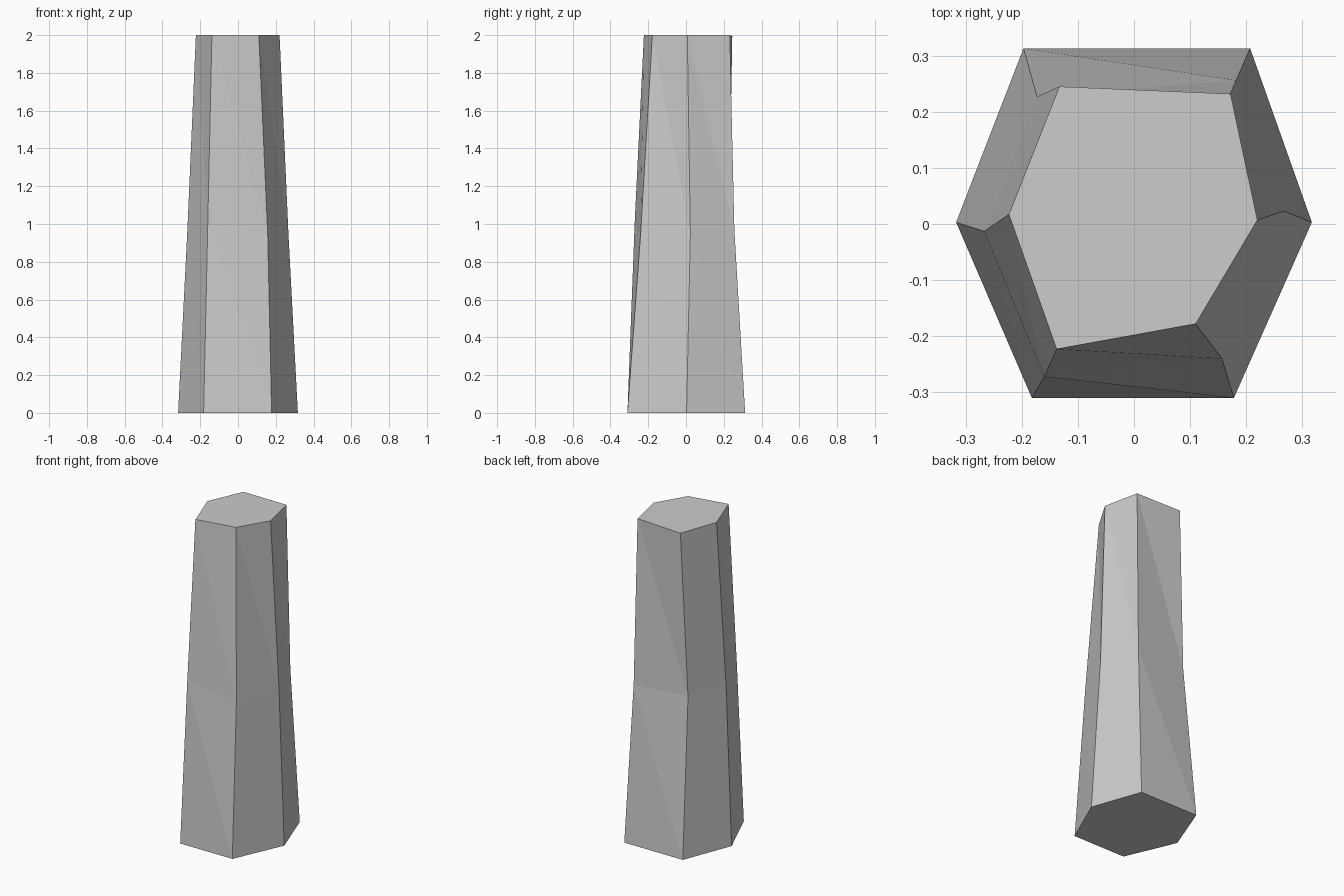
import bpy, bmesh

if "Cube" in bpy.data.objects:
    bpy.data.objects.remove(bpy.data.objects["Cube"])

# Three irregular hexagonal cross-sections, listed anticlockwise
rings = [
    [(.317, .003, 0), (.207, .313, 0), (-.197, .313, 0),
     (-.317, .003, 0), (-.182, -.31, 0), (.178, -.31, 0)],
    [(.267, .023, .95), (.182, .256, .97), (-.173, .227, .98),
     (-.267, -.013, .99), (-.16, -.272, 1.0), (.157, -.24, .95)],
    [(.22, .007, 2), (.172, .232, 2), (-.133, .245, 1.995),
     (-.223, .017, 2), (-.138, -.223, 2), (.11, -.178, 2)],
]

# Tapered low-poly pillar skinned through the sections
bm = bmesh.new()
loops = [[bm.verts.new(p) for p in ring] for ring in rings]
for lo, up in zip(loops, loops[1:]):
    for i in range(6):
        j = (i + 1) % 6
        bm.faces.new((lo[i], lo[j], up[i]))
        bm.faces.new((lo[j], up[j], up[i]))
bm.faces.new(loops[0][::-1])
bm.faces.new(loops[-1])
bm.normal_update()

mesh = bpy.data.meshes.new("stone_pillar")
bm.to_mesh(mesh)
bm.free()
bpy.context.collection.objects.link(bpy.data.objects.new("stone_pillar", mesh))
